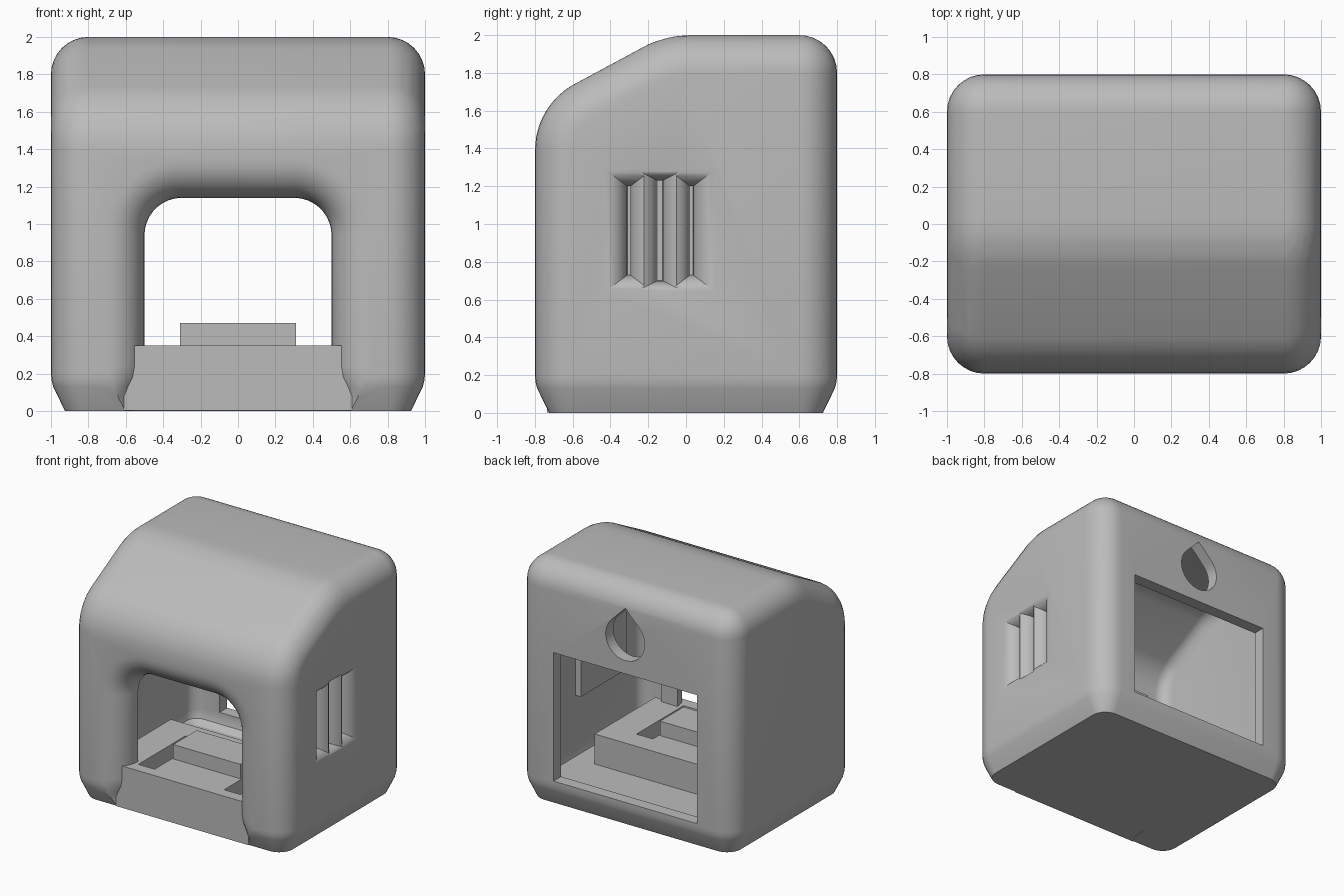
import bpy, bmesh, math
from mathutils import Vector

if "Cube" in bpy.data.objects:
    bpy.data.objects.remove(bpy.data.objects["Cube"])

grey = bpy.data.materials.new("plain_grey")
grey.diffuse_color = (0.5, 0.5, 0.5, 1)
grey.use_nodes = True
grey.node_tree.nodes["Principled BSDF"].inputs["Base Color"].default_value = grey.diffuse_color


def make(name, bm):
    bmesh.ops.recalc_face_normals(bm, faces=bm.faces)
    me = bpy.data.meshes.new(name)
    bm.to_mesh(me)
    bm.free()
    me.materials.append(grey)
    ob = bpy.data.objects.new(name, me)
    bpy.context.collection.objects.link(ob)
    return ob


def box(name, x0, x1, y0, y1, z0, z1):
    bm = bmesh.new()
    bmesh.ops.create_cube(bm, size=1)
    for v in bm.verts:
        v.co = Vector((x0 + (v.co.x + .5) * (x1 - x0),
                       y0 + (v.co.y + .5) * (y1 - y0),
                       z0 + (v.co.z + .5) * (z1 - z0)))
    return make(name, bm)


def loft(name, loops):
    bm = bmesh.new()
    rings = [[bm.verts.new(p) for p in loop] for loop in loops]
    n = len(rings[0])
    for a, b in zip(rings, rings[1:]):
        for i in range(n):
            j = (i + 1) % n
            bm.faces.new((a[i], a[j], b[j], b[i]))
    bm.faces.new(rings[0])
    bm.faces.new(rings[-1][::-1])
    return make(name, bm)


def combine(target, tool, op):
    m = target.modifiers.new("cut", 'BOOLEAN')
    m.operation, m.solver, m.object = op, 'EXACT', tool
    bpy.context.view_layer.objects.active = target
    bpy.ops.object.modifier_apply(modifier=m.name)
    bpy.data.objects.remove(tool, do_unlink=True)


def rounded_hull(name, t):
    """Rounded housing solid, inset by t on every side."""
    r = .2 - t
    # centres of the rounding spheres along the side profile
    centres = [(.6, 1.8)]
    centres += [(.03 - .36 * math.sin(math.radians(a)),
                 1.44 + .36 * math.cos(math.radians(a))) for a in range(0, 31, 5)]
    centres += [(-.4 + .2 * math.cos(math.radians(a)),
                 1.39 + .2 * math.sin(math.radians(a))) for a in range(120, 181, 10)]
    bm = bmesh.new()
    N = 32
    for cy, cz in centres:
        for s in (-1, 1):
            for k in range(9):
                e = math.pi / 2 * k / 8
                for i in range(N if k < 8 else 1):
                    a = 2 * math.pi * i / N
                    bm.verts.new((s * .8 + r * math.cos(e) * math.cos(a),
                                  cy + r * math.cos(e) * math.sin(a),
                                  cz + r * math.sin(e)))
    # tapered foot
    for z, inset in ((t, .075), (.13, .012), (.165, .003), (.2, 0)):
        rr = max(r - inset, .02)
        for sx in (-1, 1):
            for sy in (-1, 1):
                for i in range(N):
                    a = 2 * math.pi * i / N
                    bm.verts.new((sx * (1 - t - inset - rr) + rr * math.cos(a),
                                  sy * (.8 - t - inset - rr) + rr * math.sin(a), z))
    bmesh.ops.remove_doubles(bm, verts=bm.verts, dist=1e-4)
    res = bmesh.ops.convex_hull(bm, input=bm.verts)
    junk = [g for g in res["geom_interior"] + res["geom_unused"]
            if isinstance(g, bmesh.types.BMVert) and g.is_valid]
    bmesh.ops.delete(bm, geom=list(set(junk)), context='VERTS')
    bmesh.ops.dissolve_limit(bm, angle_limit=math.radians(.4),
                             verts=bm.verts, edges=bm.edges)
    return make(name, bm)


def arch_loop(y, o):
    """Doorway outline at depth y, widened by o."""
    w = .5 + o
    half = [(w + .06, -.1), (w + .06, .07), (w + .035, .13), (w + .01, .18), (w, .24)]
    half += [(.3 + (.2 + o) * math.cos(math.radians(a)),
              .94 + (.2 + o) * math.sin(math.radians(a))) for a in range(0, 91, 10)]
    return [(x, y, z) for x, z in half] + [(-x, y, z) for x, z in reversed(half)]


def fillet(r, n=8):
    """(depth, widening) pairs of a quarter-round edge."""
    angles = [math.pi / 2 * i / n for i in range(n + 1)]
    return [(r - r * math.cos(a), r - r * math.sin(a)) for a in angles]


# hollow housing
housing = rounded_hull("housing", 0)
combine(housing, rounded_hull("cavity", .1), 'DIFFERENCE')

# inner door frame and vent backing
combine(housing, box("door_frame", -.65, .65, -.72, -.6, .05, 1.29), 'UNION')
combine(housing, box("vent_backing", .85, .95, -.44, .17, .63, 1.29), 'UNION')

# doorway with rounded lip
loops = [arch_loop(-.95, .2)] + [arch_loop(-.8 + d, o) for d, o in fillet(.2)]
loops.append(arch_loop(-.55, 0))
combine(housing, loft("doorway", loops), 'DIFFERENCE')

# rear window
combine(housing, box("rear_window", -.66, .66, .6, 1, .22, 1.29), 'DIFFERENCE')

# teardrop cable hole
drop = [(.18 * math.cos(math.radians(a)), 1.58 + .18 * math.sin(math.radians(a)))
        for a in range(135, 406, 10)] + [(0, 1.58 + .18 * math.sqrt(2))]
combine(housing, loft("cable_hole", [[(x, y, z) for x, z in drop] for y in (.6, 1)]),
        'DIFFERENCE')

# three flared vent slots on the right side
for cy, hw, hz in ((-.303, .008, .235), (-.137, .013, .265), (.03, .008, .235)):
    def slot(x, o):
        w, h = hw + o, hz + o * (.325 - hz) / .12
        return [(x, cy - w, .965 - h), (x, cy + w, .965 - h),
                (x, cy + w, .965 + h), (x, cy - w, .965 + h)]
    loops = [slot(1.05, .12)] + [slot(1 - d, o) for d, o in fillet(.12)] + [slot(.87, 0)]
    combine(housing, loft("vent_slot", loops), 'DIFFERENCE')

# tray: front sill and wider inner bed, with two side troughs
tray = box("tray", -.61, .61, -.735, .16, .002, .35)
combine(tray, box("tray_bed", -.73, .73, -.64, .16, .05, .35), 'UNION')
for s in (-1, 1):
    combine(tray, box("trough", *sorted((s * .32, s * .47)), -.64, -.02, .22, .5),
            'DIFFERENCE')

# raised block on the tray
box("tray_block", -.31, .31, -.41, -.1, .3, .47)

# smooth shading with sharp edges kept
bpy.ops.object.select_all(action='DESELECT')
housing.select_set(True)
bpy.context.view_layer.objects.active = housing
bpy.ops.object.shade_smooth_by_angle(angle=math.radians(25))
